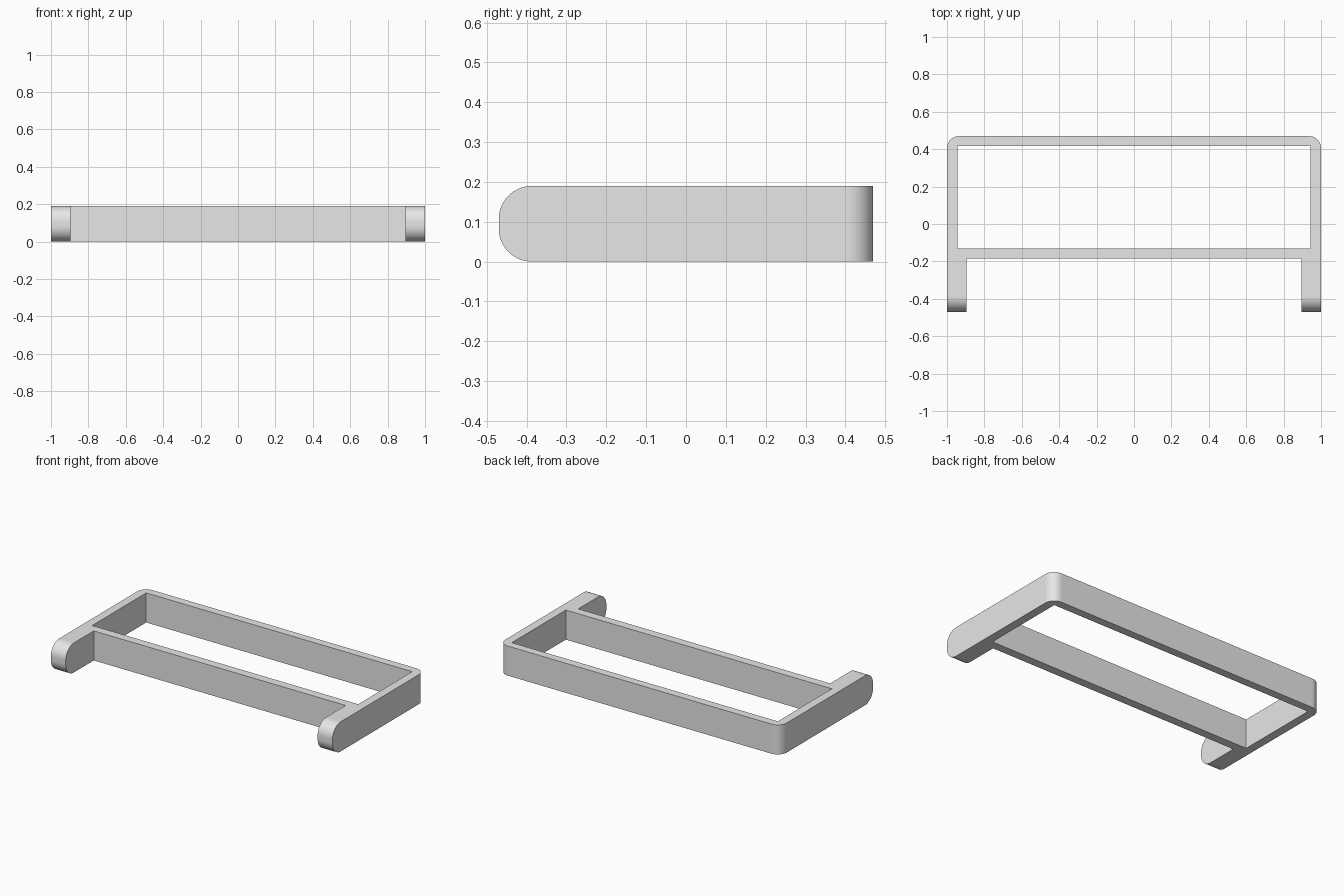
import bpy
import bmesh

if "Cube" in bpy.data.objects:
    bpy.data.objects.remove(bpy.data.objects["Cube"], do_unlink=True)

HEIGHT = 0.19
BACK, FRONT = 0.47, -0.47          # outer depth
BAR_BACK, BAR_FRONT = -0.13, -0.185  # cross bar
LEG_IN = 0.895                     # inner side of the front ends
HOLE_X, HOLE_BACK = 0.945, 0.418   # opening


def prism(name, outline):
    """Extrude a flat outline up by HEIGHT; returns object and open bmesh."""
    bm = bmesh.new()
    base = bm.faces.new([bm.verts.new((x, y, 0)) for x, y in outline])
    top = bmesh.ops.extrude_face_region(bm, geom=[base])["geom"]
    verts = [v for v in top if isinstance(v, bmesh.types.BMVert)]
    bmesh.ops.translate(bm, verts=verts, vec=(0, 0, HEIGHT))
    bmesh.ops.recalc_face_normals(bm, faces=bm.faces)
    obj = bpy.data.objects.new(name, bpy.data.meshes.new(name))
    bpy.context.collection.objects.link(obj)
    return obj, bm


def round_edges(bm, test, radius):
    """Round the edges chosen by the test and shade the arcs smooth."""
    edges = [e for e in bm.edges if test(*[v.co for v in e.verts])]
    arcs = bmesh.ops.bevel(bm, geom=edges, offset=radius, segments=16,
                           profile=0.5, affect="EDGES")["faces"]
    for f in arcs:
        f.smooth = True


# Frame with two forward ends
half = [(1, BACK), (1, FRONT), (LEG_IN, FRONT), (LEG_IN, BAR_FRONT)]
outline = half + [(-x, y) for x, y in reversed(half)]
frame, bm = prism("bracket_frame", outline)

# Vertical back corners, then the rounded front ends
round_edges(bm, lambda a, b: abs(a.z - b.z) > 0.1 and min(a.y, b.y) > BACK - 0.01, 0.065)
round_edges(bm, lambda a, b: abs(a.z - b.z) < 0.01 and max(a.y, b.y) < FRONT + 0.01, 0.083)
bm.to_mesh(frame.data)
bm.free()

# Rectangular opening
cutter, bm = prism("opening_cutter", [(-HOLE_X, BAR_BACK), (HOLE_X, BAR_BACK),
                                      (HOLE_X, HOLE_BACK), (-HOLE_X, HOLE_BACK)])
for v in bm.verts:
    v.co.z = v.co.z * 2 - HEIGHT / 2
bm.to_mesh(cutter.data)
bm.free()
cutter.hide_render = True

cut = frame.modifiers.new("opening", "BOOLEAN")
cut.operation = "DIFFERENCE"
cut.solver = "EXACT"
cut.object = cutter
bpy.context.view_layer.objects.active = frame
frame.select_set(True)
bpy.ops.object.modifier_apply(modifier=cut.name)
bpy.data.objects.remove(cutter, do_unlink=True)

# Plain grey
grey = bpy.data.materials.new("light_grey")
grey.use_nodes = True
colour = (0.8, 0.8, 0.8, 1)
grey.diffuse_color = colour
grey.node_tree.nodes["Principled BSDF"].inputs["Base Color"].default_value = colour
frame.data.materials.clear()
frame.data.materials.append(grey)
